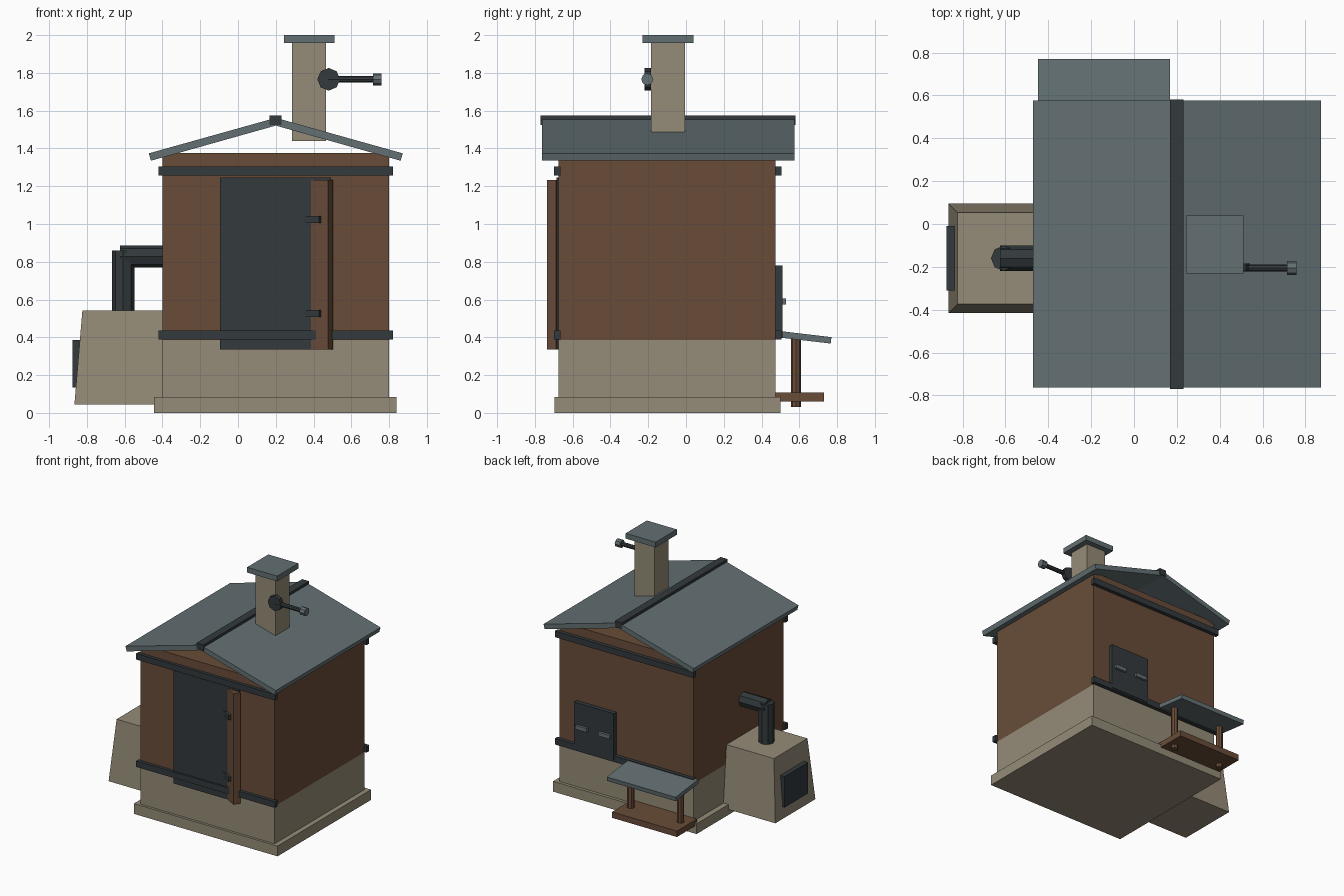
import bpy, bmesh, math
from mathutils import Matrix, Vector

if "Cube" in bpy.data.objects:
    bpy.data.objects.remove(bpy.data.objects["Cube"])


def material(name, rgb):
    m = bpy.data.materials.new(name)
    m.diffuse_color = (*rgb, 1)
    m.use_nodes = True
    m.node_tree.nodes["Principled BSDF"].inputs["Base Color"].default_value = m.diffuse_color
    return m


STONE = material("stone", (0.30, 0.26, 0.185))
WOOD = material("wood", (0.14, 0.073, 0.04))
IRON = material("iron", (0.033, 0.041, 0.045))
SLATE = material("slate", (0.125, 0.16, 0.17))


def finish(name, bm, mat):
    bmesh.ops.recalc_face_normals(bm, faces=bm.faces)
    me = bpy.data.meshes.new(name)
    bm.to_mesh(me)
    bm.free()
    me.materials.append(mat)
    ob = bpy.data.objects.new(name, me)
    bpy.context.collection.objects.link(ob)
    return ob


def box(name, mat, xs, ys, zs):
    """Box from its extents on each axis."""
    bm = bmesh.new()
    bmesh.ops.create_cube(bm, size=1)
    for v in bm.verts:
        v.co = Vector([(r[0] + r[1]) / 2 + c * (r[1] - r[0]) for c, r in zip(v.co, (xs, ys, zs))])
    return finish(name, bm, mat)


def prism(name, mat, pts, axis, a, b):
    """Extrude a profile along x (profile yz), y (profile xz) or z (profile xy)."""
    bm = bmesh.new()
    def at(p, t):
        q = list(p)
        q.insert(axis, t)
        return q
    face = bm.faces.new([bm.verts.new(at(p, a)) for p in pts])
    ext = bmesh.ops.extrude_face_region(bm, geom=[face])
    for v in ext["geom"]:
        if isinstance(v, bmesh.types.BMVert):
            v.co[axis] = b
    return finish(name, bm, mat)


def rod(name, mat, start, end, r, sides=8):
    """Low-poly cylinder between two points."""
    a, b = Vector(start), Vector(end)
    bm = bmesh.new()
    rot = Vector((0, 0, 1)).rotation_difference(b - a).to_matrix().to_4x4()
    bmesh.ops.create_cone(bm, cap_ends=True, segments=sides, radius1=r, radius2=r,
                          depth=(b - a).length, matrix=Matrix.Translation((a + b) / 2) @ rot)
    return finish(name, bm, mat)


# House body
box("plinth", STONE, (-0.445, 0.84), (-0.695, 0.5), (0, 0.083))
box("stone_base", STONE, (-0.4, 0.8), (-0.675, 0.475), (0.07, 0.385))
box("timber_walls", WOOD, (-0.4, 0.8), (-0.675, 0.475), (0.385, 1.375))

# Iron bands on front and back
for level, z in (("lower", 0.388), ("upper", 1.256)):
    for side, y in (("front", -0.7), ("back", 0.47)):
        box(f"{level}_{side}_band", IRON, (-0.42, 0.82), (y, y + 0.035), (z, z + 0.049))

# Gable roof: two slabs mirrored about the ridge, open at the gable ends
for side, s in (("left", -1), ("right", 1)):
    prof = [(0.672, 1.374), (0, 1.562), (0, 1.521), (0.661, 1.335)]
    prism(f"roof_{side}", SLATE, [(0.2 + s * x, z) for x, z in prof], 1, -0.763, 0.575)
box("roof_ridge", IRON, (0.168, 0.23), (-0.77, 0.58), (1.524, 1.574))

# Doorway with the leaf standing ajar
box("doorway", IRON, (-0.095, 0.492), (-0.685, -0.66), (0.335, 1.247))


def ajar(name, mat, u0, u1, v0, v1, z0, z1):
    """Box in the frame of the turned leaf; u along it, v out of its face."""
    o, t = Vector((0.476, -0.737)), math.radians(30)
    u, v = Vector((-math.cos(t), math.sin(t))), Vector((-math.sin(t), -math.cos(t)))
    pts = [o + u * a + v * b for a, b in ((u0, v0), (u1, v0), (u1, v1), (u0, v1))]
    prism(name, mat, pts, 2, z0, z1)


ajar("door_leaf", WOOD, 0, 0.3, -0.055, 0, 0.335, 1.232)
for i, z in enumerate((0.507, 1.005)):
    ajar(f"door_strap_{i}", IRON, 0.042, 0.27, -0.01, 0.02, z, z + 0.038)

# Back hatch with two handles
box("back_hatch", IRON, (0.29, 0.645), (0.46, 0.51), (0.4, 0.78))
for i, x in enumerate((0.313, 0.517)):
    box(f"hatch_handle_{i}", SLATE, (x, x + 0.105), (0.5, 0.53), (0.575, 0.606))

# Back lean-to: sloping cover, shelf and posts
prism("lean_to_cover", SLATE, [(0.482, 0.435), (0.77, 0.401), (0.766, 0.367), (0.478, 0.401)],
      0, -0.447, 0.168)
box("lean_to_shelf", WOOD, (-0.43, 0.15), (0.475, 0.73), (0.06, 0.108))
for i, x in enumerate((-0.36, 0.085)):
    rod(f"lean_to_post_{i}", WOOD, (x, 0.583, 0.03), (x, 0.583, 0.395), 0.027)

# Tapered stove on the left side
bm = bmesh.new()
bmesh.ops.create_cube(bm, size=2)
for v in bm.verts:
    h = 0.214 if v.co.z > 0 else 0.256
    v.co = Vector((-0.61 + v.co.x * h, -0.16 + v.co.y * h, 0.293 + v.co.z * 0.248))
finish("stove", bm, STONE)
box("stove_door", IRON, (-0.875, -0.82), (-0.31, -0.01), (0.135, 0.385))
rod("stove_pipe_upright", IRON, (-0.608, -0.16, 0.5), (-0.608, -0.16, 0.86), 0.059)
rod("stove_pipe_across", IRON, (-0.625, -0.16, 0.828), (-0.37, -0.16, 0.828), 0.059)

# Chimney with cap and side bracket
box("chimney", STONE, (0.285, 0.465), (-0.185, -0.005), (1.44, 1.97))
box("chimney_cap", SLATE, (0.243, 0.511), (-0.23, 0.04), (1.957, 2.0))
rod("bracket_disc", IRON, (0.48, -0.22, 1.766), (0.48, -0.185, 1.766), 0.06)
rod("bracket_arm", IRON, (0.48, -0.205, 1.766), (0.73, -0.205, 1.766), 0.017)
rod("bracket_tip", SLATE, (0.714, -0.205, 1.766), (0.759, -0.205, 1.766), 0.032)
